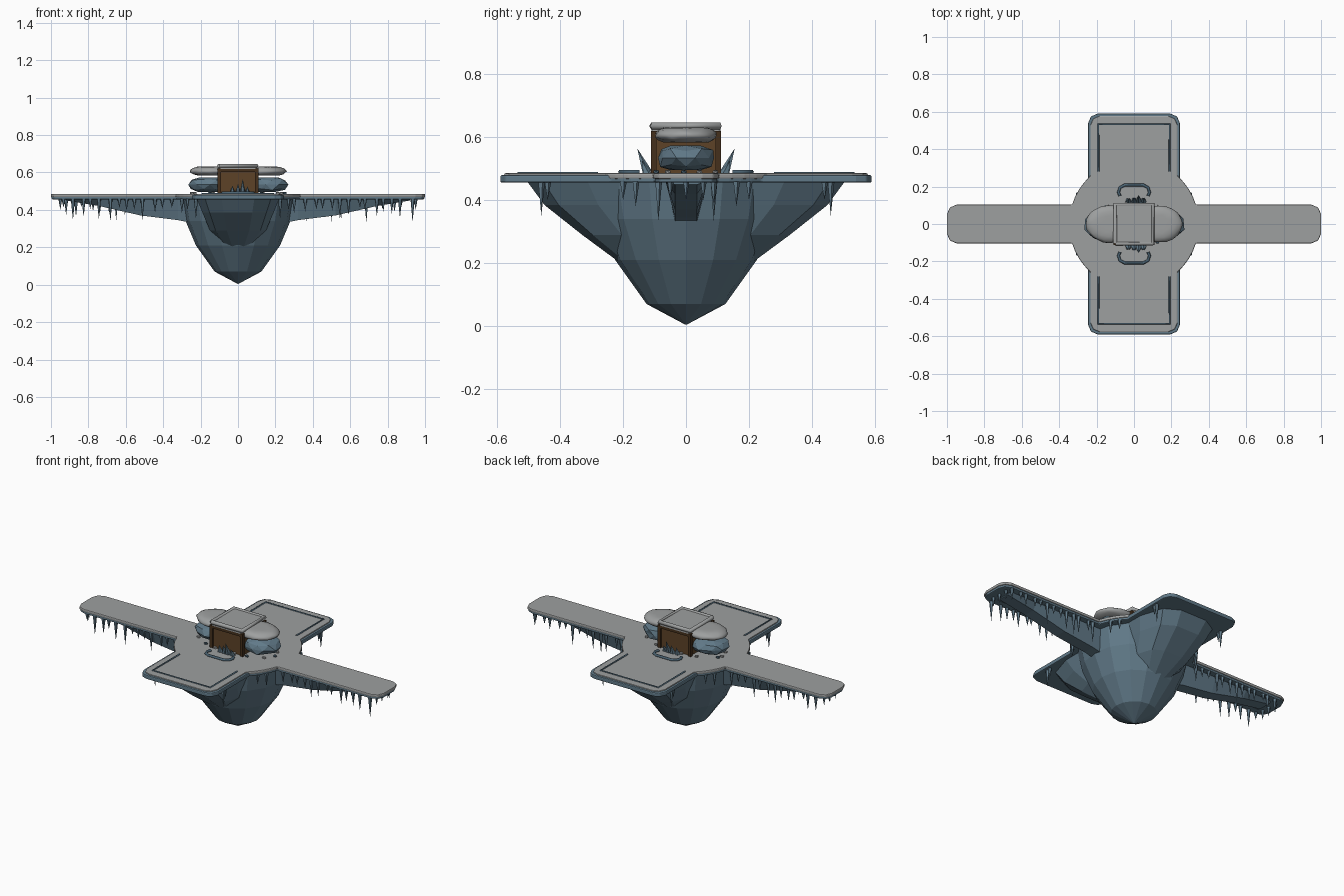
import bpy, bmesh, math, random
from mathutils import Vector, Matrix

random.seed(4)
cube = bpy.data.objects.get("Cube")
if cube:
    bpy.data.objects.remove(cube, do_unlink=True)


def material(name, rgb):
    m = bpy.data.materials.new(name)
    m.use_nodes = True
    m.diffuse_color = (*rgb, 1)
    m.node_tree.nodes["Principled BSDF"].inputs["Base Color"].default_value = (*rgb, 1)
    return m


SNOW = material("grey snow", (0.34, 0.35, 0.35))
ICE = material("blue ice", (0.12, 0.195, 0.25))
TRIM = material("dark ice trim", (0.07, 0.125, 0.17))
WOOD = material("brown wood", (0.11, 0.055, 0.02))
FRAME = material("dark wood", (0.06, 0.03, 0.012))


def finish(name, bm, mat, bevel=0.0, smooth=False):
    bmesh.ops.recalc_face_normals(bm, faces=bm.faces)
    mesh = bpy.data.meshes.new(name)
    bm.to_mesh(mesh)
    bm.free()
    ob = bpy.data.objects.new(name, mesh)
    bpy.context.collection.objects.link(ob)
    mesh.materials.append(mat)
    if bevel:
        mod = ob.modifiers.new("bevel", "BEVEL")
        mod.width, mod.segments, mod.limit_method = bevel, 2, "ANGLE"
    if smooth:
        for p in mesh.polygons:
            p.use_smooth = True
    return ob


def loft(bm, rings):
    """Skin closed rings of equal length and cap both ends."""
    rows = [[bm.verts.new(p) for p in ring] for ring in rings]
    for a, b in zip(rows, rows[1:]):
        for i in range(len(a)):
            j = (i + 1) % len(a)
            bm.faces.new((a[i], a[j], b[j], b[i]))
    bm.faces.new(rows[0])
    bm.faces.new(rows[-1])


def box(name, size, at, mat, bevel=0.0):
    bm = bmesh.new()
    bmesh.ops.create_cube(bm, size=1)
    bmesh.ops.scale(bm, vec=size, verts=bm.verts)
    bmesh.ops.translate(bm, vec=at, verts=bm.verts)
    return finish(name, bm, mat, bevel)


def spike(bm, base, tip, radius, sides=5):
    base, axis = Vector(base), Vector(tip) - Vector(base)
    turn = axis.to_track_quat("Z", "Y").to_matrix().to_4x4()
    bmesh.ops.create_cone(bm, cap_ends=True, segments=sides, radius1=radius, radius2=0,
                          depth=axis.length,
                          matrix=Matrix.Translation(base + axis / 2) @ turn)


def rock(name, at, size, mat, rough, smooth=False, detail=2):
    bm = bmesh.new()
    bmesh.ops.create_icosphere(bm, subdivisions=detail, radius=1)
    for v in bm.verts:
        v.co *= 1 + random.uniform(-rough, rough)
        v.co.z = max(-0.75, min(0.75, v.co.z))
        v.co = Vector(at) + Vector(size) * v.co
    return finish(name, bm, mat, smooth=smooth)


def rail(name, points, radius, mat):
    curve = bpy.data.curves.new(name, "CURVE")
    curve.dimensions = "3D"
    curve.bevel_depth, curve.bevel_resolution, curve.use_fill_caps = radius, 1, True
    line = curve.splines.new("POLY")
    line.points.add(len(points) - 1)
    for p, co in zip(line.points, points):
        p.co = (*co, 1)
    curve.materials.append(mat)
    ob = bpy.data.objects.new(name, curve)
    bpy.context.collection.objects.link(ob)
    bpy.ops.object.select_all(action="DESELECT")
    ob.select_set(True)
    bpy.context.view_layer.objects.active = ob
    bpy.ops.object.convert(target="MESH")


def deck_outline(inset, pad_inset):
    """Cross with rounded arms around a round centre."""
    end, half = 1 - inset, 0.103 - inset
    side, pad, r = 0.245 - pad_inset, 0.59 - pad_inset, 0.347 - inset
    q = [(end, half - 0.05), (end - 0.015, half - 0.015), (end - 0.05, half)]
    a0, a1 = math.asin(half / r), math.acos(side / r)
    q += [(r * math.cos(a0 + (a1 - a0) * i / 4), r * math.sin(a0 + (a1 - a0) * i / 4)) for i in range(5)]
    q += [(side, pad - 0.05), (side - 0.015, pad - 0.015), (side - 0.05, pad)]
    top = q + [(-x, y) for x, y in reversed(q)]
    return top + [(-x, -y) for x, y in top]


# Deck: ice slab with a snow layer on top
for name, inset, pad_inset, z0, z1, mat in (("ice_deck", 0.004, 0, 0.456, 0.48, ICE),
                                           ("snow_layer", 0, 0.012, 0.468, 0.486, SNOW)):
    bm = bmesh.new()
    outline = deck_outline(inset, pad_inset)
    loft(bm, [[(x, y, z) for x, y in outline] for z in (z0, z1)])
    finish(name, bm, mat, 0.005)

# Hanging ice hull
bm = bmesh.new()
sides = 16
loft(bm, [[(r * math.cos(math.tau * i / sides), r * math.sin(math.tau * i / sides), z)
           for i in range(sides)]
          for r, z in ((0.003, 0.005), (0.125, 0.07), (0.225, 0.21), (0.28, 0.34), (0.305, 0.46))])
finish("ice_hull", bm, ICE)

# Broad buttresses under the front and back pads
HALF = [(-1, 0), (-1, 0.62), (-0.8, 0.9), (-0.4, 1), (0.4, 1), (0.8, 0.9), (1, 0.62), (1, 0)]
for name, s in (("front_buttress", -1), ("back_buttress", 1)):
    bm = bmesh.new()
    loft(bm, [[(w * x, s * d * y, z) for x, y in HALF]
              for w, d, z in ((0.08, 0.215, 0.205), (0.15, 0.33, 0.29),
                              (0.19, 0.45, 0.385), (0.22, 0.505, 0.46))])
    finish(name, bm, ICE)

# Slim wedge buttresses under the side bridges
for name, s in (("left_buttress", 1), ("right_buttress", -1)):
    bm = bmesh.new()
    loft(bm, [[(s * x, -0.065, 0.46), (s * x, -0.035, z), (s * x, 0.035, z), (s * x, 0.065, 0.46)]
              for x, z in ((0.2, 0.32), (0.32, 0.345), (0.52, 0.37), (0.74, 0.42), (0.92, 0.45))])
    finish(name, bm, ICE)

# Icicles along bridge edges, around the centre and under the pads
bm = bmesh.new()
for sx in (-1, 1):
    for sy in (-1, 1):
        for i in range(13):
            x = 0.36 + 0.047 * i + random.uniform(-0.012, 0.012)
            z = 0.46 - random.uniform(0.04, 0.13)
            spike(bm, (sx * x, sy * 0.088, 0.46), (sx * x, sy * 0.088, z), 0.012)
        for x, y, drop in ((0.3, 0.16, 0.08), (0.27, 0.2, 0.06), (0.225, 0.46, 0.11),
                           (0.225, 0.44, 0.06)):
            spike(bm, (sx * x, sy * y, 0.46), (sx * x, sy * y, 0.46 - drop), 0.012)
    for y in (-0.05, 0, 0.055):
        spike(bm, (sx * 0.95, y, 0.46), (sx * 0.95, y, 0.40), 0.011)
finish("icicles", bm, ICE)

# Sunken-looking border trim on each pad and a curved rail by each door
for name, s in (("front", -1), ("back", 1)):
    rail(name + "_pad_trim", [(x, s * y, 0.485) for x, y in
         ((-0.19, 0.28), (-0.19, 0.533), (0.19, 0.533), (0.19, 0.28))], 0.006, TRIM)
    rail(name + "_door_rail", [(x, s * y, 0.49) for x, y in
         ((-0.075, 0.15), (-0.083, 0.17), (-0.075, 0.195), (-0.05, 0.208),
          (0.05, 0.208), (0.075, 0.195), (0.083, 0.17), (0.075, 0.15))], 0.008, TRIM)

# Hut: wooden core with dark posts and beams
box("hut_core", (0.2, 0.2, 0.14), (0, 0, 0.55), WOOD)
for x in (-0.1, 0.1):
    for y in (-0.102, 0.102):
        box("hut_post", (0.018, 0.018, 0.14), (x, y, 0.55), FRAME)
for y in (-0.102, 0.102):
    box("hut_beam", (0.2, 0.016, 0.016), (0, y, 0.61), FRAME)

# Ice boulders and snow caps on both sides of the hut
for name, s in (("left", 1), ("right", -1)):
    rock(name + "_ice_boulder", (s * 0.15, 0, 0.535), (0.12, 0.095, 0.052), ICE, 0.07)
    rock(name + "_snow_cap", (s * 0.13, 0, 0.607), (0.128, 0.1, 0.032), SNOW, 0.03, True, 3)

# Snowy roof slab with a raised rim
box("roof_snow", (0.2, 0.22, 0.03), (0, 0, 0.625), SNOW, 0.008)
ring = [(-0.1, -0.105), (0.1, -0.105), (0.1, 0.105), (-0.1, 0.105), (-0.1, -0.105)]
rail("roof_rim", [(x, y, 0.636) for x, y in ring], 0.012, SNOW)

# Ice crystals in front of the doors
bm = bmesh.new()
for s in (-1, 1):
    for x, lean, z in ((-0.03, 0.135, 0.53), (0.0, 0.142, 0.54), (0.025, 0.155, 0.565), (0.05, 0.14, 0.525)):
        spike(bm, (x, s * 0.122, 0.482), (x, s * lean, z), 0.018)
finish("door_crystals", bm, ICE)

# Loose pebbles around the hut
for i in range(14):
    a = math.tau * i / 14 + random.uniform(-0.15, 0.15)
    rock("pebble", (0.25 * math.cos(a), 0.11 * math.sin(a), 0.49), (0.012, 0.01, 0.009),
         SNOW if i % 3 else TRIM, 0.1, detail=1)
